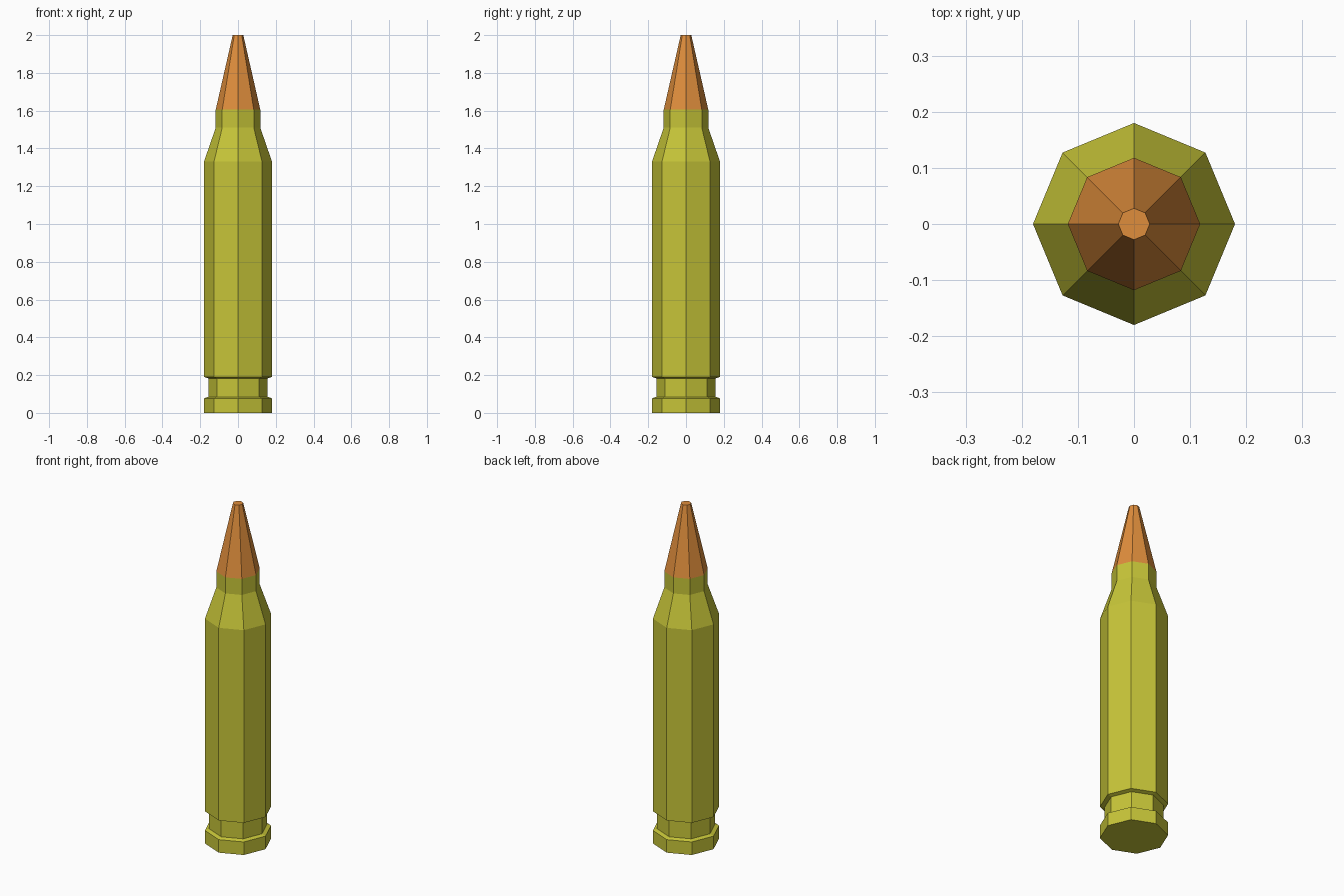
import bpy, bmesh
from math import cos, sin, tau

if "Cube" in bpy.data.objects:
    bpy.data.objects.remove(bpy.data.objects["Cube"])

SIDES = 8


def material(name, color):
    mat = bpy.data.materials.new(name)
    mat.diffuse_color = color
    mat.use_nodes = True
    mat.node_tree.nodes["Principled BSDF"].inputs["Base Color"].default_value = mat.diffuse_color
    return mat


def lathe(name, profile, mat, cap_bottom=True, cap_top=True):
    """Sweep (radius, height) points into a flat-sided solid around z."""
    bm = bmesh.new()
    rings = [[bm.verts.new((r * cos(tau * i / SIDES), r * sin(tau * i / SIDES), z))
              for i in range(SIDES)] for r, z in profile]
    for low, high in zip(rings, rings[1:]):
        for i in range(SIDES):
            j = (i + 1) % SIDES
            bm.faces.new((low[i], low[j], high[j], high[i]))
    if cap_bottom:
        bm.faces.new(rings[0][::-1])
    if cap_top:
        bm.faces.new(rings[-1])
    mesh = bpy.data.meshes.new(name)
    bm.to_mesh(mesh)
    bm.free()
    mesh.materials.append(mat)
    obj = bpy.data.objects.new(name, mesh)
    bpy.context.collection.objects.link(obj)
    return obj


brass = material("brass", (0.57, 0.56, 0.04, 1))
copper = material("copper", (0.74, 0.27, 0.045, 1))

# Casing: rim, extractor groove, body, shoulder and neck
lathe("casing", [(0.18, 0), (0.18, 0.077), (0.157, 0.085), (0.157, 0.183),
                 (0.18, 0.19), (0.18, 1.33), (0.118, 1.51), (0.118, 1.605)],
      brass, cap_top=False)

# Tapered tip with a small flat end
lathe("tip", [(0.118, 1.605), (0.028, 2.0)], copper, cap_bottom=False)
